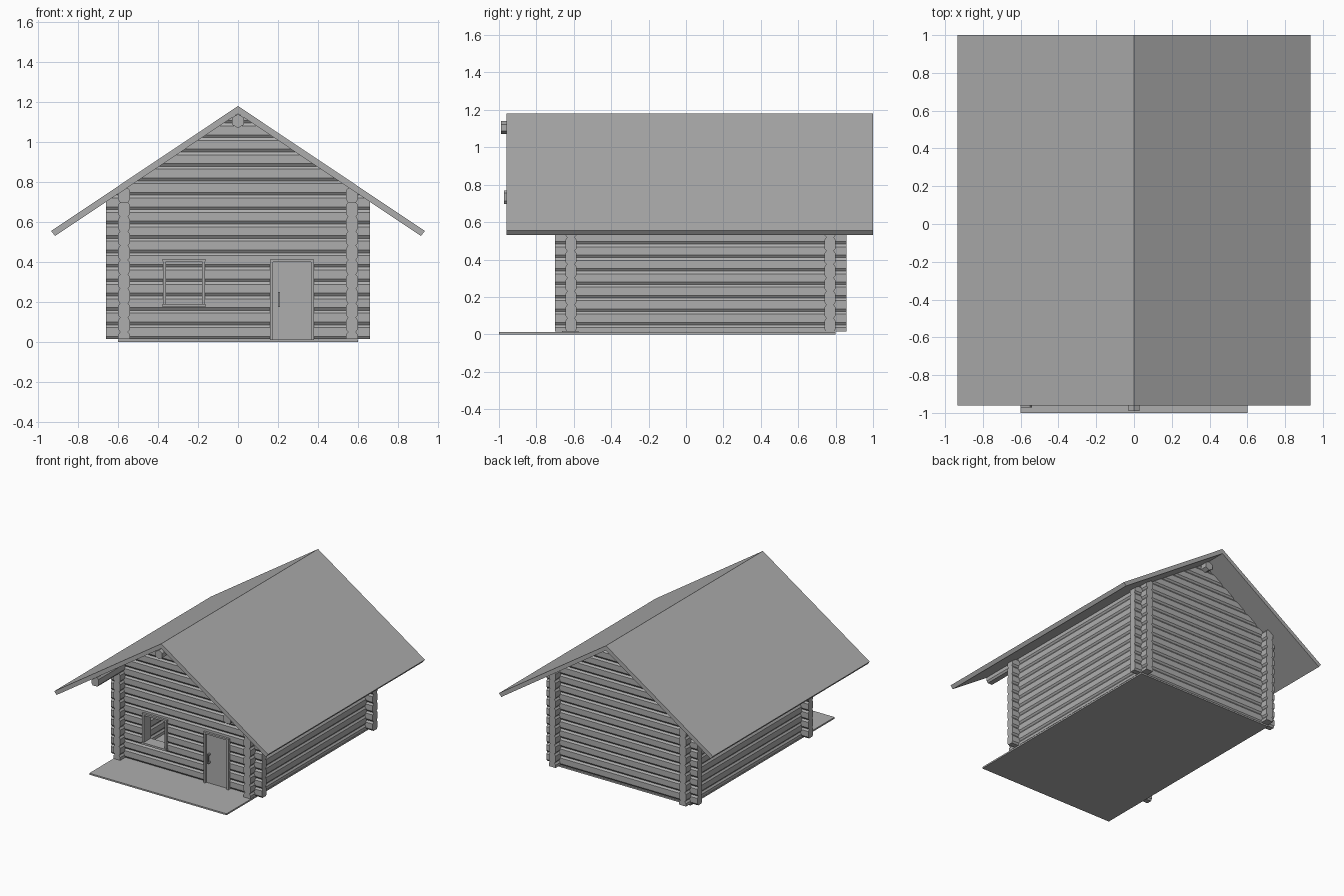
import bpy, bmesh, math
from mathutils import Vector

if "Cube" in bpy.data.objects:
    bpy.data.objects.remove(bpy.data.objects["Cube"])

grey = bpy.data.materials.new("plain grey")
grey.diffuse_color = (0.42, 0.42, 0.42, 1)
grey.use_nodes = True
grey.node_tree.nodes["Principled BSDF"].inputs["Base Color"].default_value = grey.diffuse_color

PITCH, BASE = 0.072, 0.014            # log spacing and lowest log level
WALL_X, FRONT_Y, BACK_Y = 0.57, -0.615, 0.77
SLOPE, UNDER, RIDGE = 0.668, 1.142, 1.18
ROOF = [((0, 0, UNDER), (s * SLOPE, 0, 1)) for s in (-1, 1)]
# cross-section of a hewn log (across, up)
LOG = [(.02, -.036), (.03, -.022), (.03, .022), (.02, .036),
       (-.02, .036), (-.03, .022), (-.03, -.022), (-.02, -.036)]
HEX = [(.035 * math.sin(math.radians(60 * i)), .035 * math.cos(math.radians(60 * i)))
       for i in range(6)]


def finish(bm, name):
    bmesh.ops.recalc_face_normals(bm, faces=bm.faces)
    me = bpy.data.meshes.new(name)
    bm.to_mesh(me)
    bm.free()
    me.materials.append(grey)
    ob = bpy.data.objects.new(name, me)
    bpy.context.collection.objects.link(ob)
    return ob


def prism(bm, profile, axis, a, b, across, z, planes=()):
    """Log along an axis, trimmed by planes, added to bm."""
    t = bmesh.new()
    rings = []
    for end in (a, b):
        rings.append([t.verts.new((end, across + u, z + v) if axis == 'x'
                                  else (across + u, end, z + v)) for u, v in profile])
    n = len(profile)
    for i in range(n):
        j = (i + 1) % n
        t.faces.new((rings[0][i], rings[0][j], rings[1][j], rings[1][i]))
    t.faces.new(rings[0])
    t.faces.new(rings[1])
    for co, no in planes:
        bmesh.ops.bisect_plane(t, geom=t.verts[:] + t.edges[:] + t.faces[:], dist=1e-6,
                               plane_co=co, plane_no=Vector(no).normalized(),
                               clear_outer=True)
        bmesh.ops.holes_fill(t, edges=[e for e in t.edges if e.is_boundary])
    tmp = bpy.data.meshes.new("tmp")
    t.to_mesh(tmp)
    t.free()
    bm.from_mesh(tmp)
    bpy.data.meshes.remove(tmp)


def boxes(name, items):
    """One object made of boxes given as (x0, x1, y0, y1, z0, z1)."""
    bm = bmesh.new()
    for x0, x1, y0, y1, z0, z1 in items:
        vs = bmesh.ops.create_cube(bm, size=1)['verts']
        for v in vs:
            v.co = ((x0 + x1) / 2 + v.co.x * (x1 - x0),
                    (y0 + y1) / 2 + v.co.y * (y1 - y0),
                    (z0 + z1) / 2 + v.co.z * (z1 - z0))
    return finish(bm, name)


# openings in the front wall: x0, x1, z0, z1
WINDOW = (-0.36, -0.18, 0.19, 0.402)
DOOR = (0.175, 0.365, 0.0, 0.40)


def gable_wall(name, y, openings):
    bm = bmesh.new()
    for k in range(16):
        z = BASE + 0.036 + PITCH * k
        x = -0.66
        for x0, x1, z0, z1 in openings:
            if z + .036 <= z0 or z - .036 >= z1:
                continue
            prism(bm, LOG, 'x', x, x0, y, z, ROOF)
            if z + .036 > z1:       # part of the log above the opening
                prism(bm, LOG, 'x', x0, x1, y, z, [((0, 0, z1), (0, 0, -1))])
            if z - .036 < z0:       # part below the opening
                prism(bm, LOG, 'x', x0, x1, y, z, [((0, 0, z0), (0, 0, 1))])
            x = x1
        prism(bm, LOG, 'x', x, 0.66, y, z, ROOF)
    finish(bm, name)


gable_wall("front_wall_logs", FRONT_Y, [WINDOW, DOOR])
gable_wall("back_wall_logs", BACK_Y, [])

# side walls, top log runs forward as a purlin under the eaves
for side, s, tip in (("left", -1, -0.972), ("right", 1, -0.95)):
    bm = bmesh.new()
    for k in range(11):
        start = tip if k == 10 else -0.70
        planes = ROOF + ([((0, 0, BASE), (0, 0, -1))] if k == 0 else [])
        prism(bm, LOG, 'y', start, 0.857, s * WALL_X, BASE + PITCH * k, planes)
    finish(bm, side + "_wall_logs")

# ridge beam
bm = bmesh.new()
prism(bm, HEX, 'y', -0.99, 0.85, 0, 1.105)
finish(bm, "ridge_beam")

# roof: two sloping slabs meeting at the ridge
for side, s in (("left", -1), ("right", 1)):
    bm = bmesh.new()
    prism(bm, [(0, RIDGE), (s * .935, .555), (s * .915, .53), (0, UNDER)],
          'y', -0.96, 1.0, 0, 0)
    finish(bm, side + "_roof")

# floor with front porch
boxes("floor", [(-0.6, 0.6, -1.0, 0.8, 0, 0.012)])

# window frame
F0, F1 = -0.662, -0.575
boxes("window_frame", [(-0.375, -0.36, F0, F1, 0.19, 0.402),
                       (-0.18, -0.165, F0, F1, 0.19, 0.402),
                       (-0.378, -0.162, F0, F1, 0.402, 0.416),
                       (-0.378, -0.162, F0 - .008, F1, 0.175, 0.19)])

# door frame, door and handle
boxes("door_frame", [(0.16, 0.175, F0, F1, 0.012, 0.40),
                     (0.365, 0.38, F0, F1, 0.012, 0.40),
                     (0.16, 0.38, F0, F1, 0.40, 0.413)])
boxes("door", [(0.175, 0.365, -0.645, -0.60, 0.012, 0.40)])
boxes("door_handle", [(0.2, 0.211, -0.675, -0.663, 0.175, 0.25),
                      (0.2, 0.211, -0.665, -0.645, 0.175, 0.187),
                      (0.2, 0.211, -0.665, -0.645, 0.238, 0.25)])
